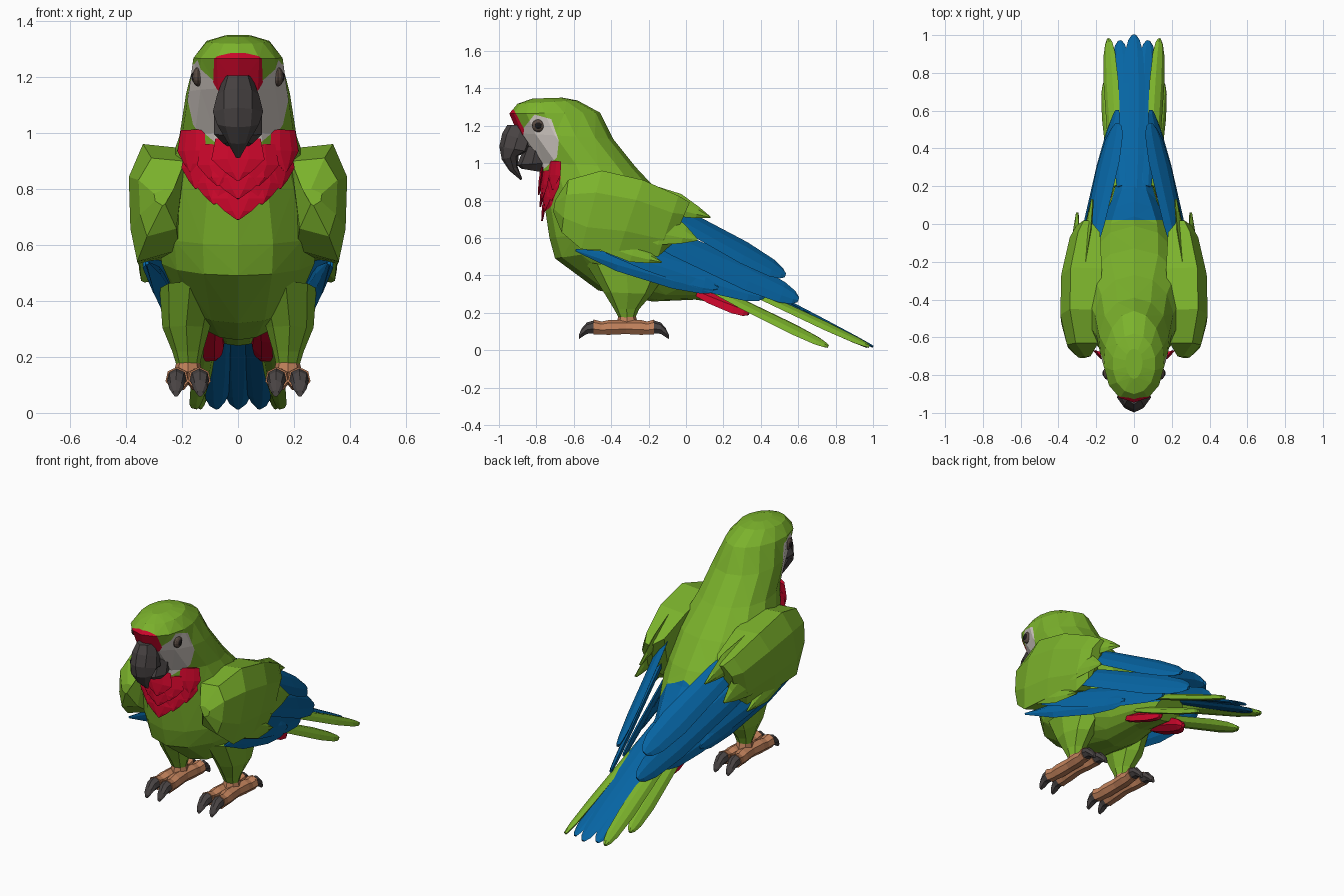
import bpy, bmesh, math
from mathutils import Vector
from mathutils.bvhtree import BVHTree

if "Cube" in bpy.data.objects:
    bpy.data.objects.remove(bpy.data.objects["Cube"])


def material(name, rgb):
    m = bpy.data.materials.new(name)
    m.diffuse_color = (*rgb, 1)
    m.use_nodes = True
    m.node_tree.nodes["Principled BSDF"].inputs["Base Color"].default_value = m.diffuse_color
    return m


GREEN = material("leaf green", (0.20, 0.45, 0.025))
BLUE = material("feather blue", (0.002, 0.13, 0.37))
RED = material("crimson", (0.60, 0.002, 0.024))
WHITE = material("face grey white", (0.62, 0.57, 0.53))
DARK = material("beak charcoal", (0.065, 0.056, 0.056))
SKIN = material("foot tan", (0.53, 0.22, 0.105))
EYE = material("eye brown", (0.10, 0.07, 0.055))
PUPIL = material("pupil black", (0.012, 0.01, 0.01))


def finish(name, bm, *mats):
    bmesh.ops.recalc_face_normals(bm, faces=bm.faces[:])
    me = bpy.data.meshes.new(name)
    bm.to_mesh(me)
    bm.free()
    for m in mats:
        me.materials.append(m)
    ob = bpy.data.objects.new(name, me)
    bpy.context.collection.objects.link(ob)
    return ob


def skin_sections(sections):
    """Bridge equal-length closed point loops and cap both ends."""
    bm = bmesh.new()
    loops = [[bm.verts.new(p) for p in s] for s in sections]
    n = len(loops[0])
    for a, b in zip(loops, loops[1:]):
        for i in range(n):
            j = (i + 1) % n
            bm.faces.new((a[i], a[j], b[j], b[i]))
    bm.faces.new(loops[0])
    bm.faces.new(loops[-1])
    return bm


def loft(rings, n=12):
    """Ring = centre x, front y z, back y z, half width, egg taper to the front."""
    out = []
    for cx, fy, fz, by, bz, w, k in rings:
        pts = []
        for i in range(n):
            t = 2 * math.pi * i / n
            c, s = math.cos(t), math.sin(t)
            pts.append((cx + w * s * (1 - k * c),
                        (fy + by) / 2 + (fy - by) / 2 * c,
                        (fz + bz) / 2 + (fz - bz) / 2 * c))
        out.append(pts)
    return skin_sections(out)


BLADE = ((0, .6), (.25, .9), (.7, 1), (.9, .78), (.97, .5), (1, .2))
POINTED = ((0, .85), (.5, 1), (.8, .5), (1, .06))


def feather(name, base, tip, width, normal, mat, thick=0.022, shape=BLADE):
    """Flat blade with a low ridge."""
    base, tip = Vector(base), Vector(tip)
    side = (tip - base).cross(Vector(normal)).normalized()
    up = side.cross(tip - base).normalized()
    secs = []
    for t, f in shape:
        c, h, d = base.lerp(tip, t), side * width / 2 * f, up * thick / 2 * (0.4 + 0.6 * f)
        secs.append([c - h, c - h * .4 + d, c + h * .4 + d, c + h, c + h * .4 - d, c - h * .4 - d])
    return finish(name, skin_sections(secs), mat)


def paint(bm, axes, poly, region, index):
    """Cut a convex outline into the mesh along two axes and colour its inside."""
    a, b = axes
    mid = [sum(p[i] for p in poly) / len(poly) for i in (0, 1)]
    planes = []
    for p, q in zip(poly, poly[1:] + poly[:1]):
        co, no = Vector(), Vector()
        co[a], co[b] = p
        no[a], no[b] = q[1] - p[1], p[0] - q[0]
        if no[a] * (mid[0] - p[0]) + no[b] * (mid[1] - p[1]) > 0:
            no = -no
        planes.append((co, no.normalized()))
        faces = [f for f in bm.faces if region(f)]
        geom = set(faces)
        for f in faces:
            geom.update(f.edges)
            geom.update(f.verts)
        bmesh.ops.bisect_plane(bm, geom=list(geom), dist=1e-5, plane_co=co, plane_no=planes[-1][1])
    bm.normal_update()
    for f in bm.faces:
        c = f.calc_center_median()
        if region(f) and all((c - co).dot(no) < 1e-4 for co, no in planes):
            f.material_index = index


# Head and body in one skin, from crown to rump
bm = loft([(0, -.82, 1.345, -.66, 1.35, .045, .1),
           (0, -.90, 1.318, -.58, 1.335, .115, 0),
           (0, -.945, 1.265, -.46, 1.27, .16, -.1),
           (0, -.90, 1.16, -.39, 1.13, .185, .12),
           (0, -.79, 1.0, -.27, .98, .21, .1),
           (0, -.76, .80, -.13, .83, .27, .1),
           (0, -.73, .60, -.01, .68, .29, 0),
           (0, -.70, .49, .04, .60, .28, 0),
           (0, -.47, .32, .12, .52, .22, 0),
           (0, -.18, .26, .20, .45, .15, 0),
           (0, .05, .27, .28, .40, .11, 0),
           (0, .25, .24, .38, .335, .09, 0)], 14)
bmesh.ops.recalc_face_normals(bm, faces=bm.faces[:])
bmesh.ops.triangulate(bm, faces=bm.faces[:])
tree = BVHTree.FromBMesh(bm)
head = lambda f: f.calc_center_median().y < -.55 and f.calc_center_median().z > .6
rump = lambda f: f.calc_center_median().y > -.3 and f.normal.z > .2
# Face patch, bib, forehead band, blue rump
paint(bm, (1, 2), [(-.89, 1.16), (-.81, 1.26), (-.72, 1.235), (-.68, 1.12), (-.69, 1.03),
                   (-.77, .96), (-.88, 1.02)], head, 1)
paint(bm, (1, 2), [(-.69, 1.06), (-.67, .92), (-.72, .77), (-.79, .71), (-.86, .75), (-.86, .95),
                   (-.80, .955)], head, 2)
paint(bm, (1, 2), [(-1, 1.29), (-.92, 1.285), (-.865, 1.18), (-.88, 1.10), (-1, 1.10)], head, 2)
paint(bm, (0, 1), [(-.3, .02), (.3, .02), (.3, .6), (-.3, .6)], rump, 3)
finish("body", bm, GREEN, WHITE, RED, BLUE)

# Hooked upper beak and lower beak
finish("upper_beak", loft([(0, -.955, 1.205, -.80, 1.20, .05, .0),
                           (0, -.982, 1.16, -.82, 1.11, .075, .1),
                           (0, -.998, 1.09, -.84, 1.06, .09, .3),
                           (0, -.985, 1.02, -.895, 1.04, .075, .2),
                           (0, -.945, .96, -.90, .98, .04, .1),
                           (0, -.885, .91, -.875, .915, .008, 0)], 8), DARK)
finish("lower_beak", loft([(0, -.86, 1.09, -.74, 1.09, .085, .1),
                           (0, -.905, .99, -.74, 1.0, .085, .2),
                           (0, -.88, .97, -.76, .95, .05, .1)], 8), DARK)

# Bib feathers, lower rows first
bib = [(0, .69), (.085, .745), (.15, .80), (0, .765), (.07, .81), (.17, .86), (0, .83)]
for i, (x, z) in enumerate(bib):
    for s in ((1, -1) if x else (1,)):
        out = .003 * i
        bx = x * .95
        feather("bib_feather", (s * bx, -.75 + 2.6 * bx * bx - out, z + .15),
                (s * x, -.77 + 2.5 * x * x - out, z), .19 - .4 * x, (s * x * 4, -1, 0), RED, .02, POINTED)

for s in (1, -1):
    # Eye: ball with a dark pupil, set on the face surface
    hit = tree.ray_cast(Vector((s, -.79, 1.2)), Vector((-s, 0, 0)))[0]
    for name, r, off, mat in (("eye", .034, 0, EYE), ("pupil", .02, .012, PUPIL)):
        bm = bmesh.new()
        bmesh.ops.create_uvsphere(bm, u_segments=12, v_segments=8, radius=r)
        bmesh.ops.scale(bm, vec=(.6, 1, 1), verts=bm.verts)
        bmesh.ops.translate(bm, vec=hit + Vector((s * off, 0, 0)), verts=bm.verts)
        finish(name, bm, mat)

    # Folded wing: green covert shell thinning to the rear
    secs = []
    for yt, zt, yb, zb, xo, xi in ((-.70, .80, -.71, .74, .30, .23), (-.63, .91, -.665, .63, .355, .19),
                                   (-.45, .96, -.56, .54, .39, .18), (-.23, .91, -.36, .53, .385, .17),
                                   (-.04, .825, -.15, .50, .34, .18), (.02, .79, -.08, .56, .305, .23)):
        prof = ((xi, .04), (xo * .87, 0), (xo, .28), (xo * .985, .72), (xo - .03, 1), (xi + .03, .9))
        secs.append([(s * x, yt + (yb - yt) * v, zt + (zb - zt) * v) for x, v in prof])
    finish("wing_coverts", skin_sections(secs), GREEN)
    out = (s, .35, .15)
    # Pointed green covert tips
    for b, t, w in (((.27, -.22, .84), (.22, .13, .71), .13), ((.325, -.30, .72), (.30, .06, .59), .20),
                    ((.34, -.44, .575), (.325, -.13, .47), .11)):
        feather("covert_tip", (s * b[0], b[1], b[2]), (s * t[0], t[1], t[2]), w, out, GREEN, .03, POINTED)
    # Blue flight feathers
    for b, t, w, n in (((.25, -.20, .80), (.09, .53, .40), .17, (s, .5, .9)),
                       ((.30, -.28, .67), (.09, .60, .27), .17, (s, .4, .5)),
                       ((.32, -.42, .56), (.13, .42, .29), .16, (s, .35, .4)),
                       ((.325, -.59, .535), (.21, .17, .33), .13, (s, .3, .1))):
        feather("flight_feather", (s * b[0], b[1], b[2]), (s * t[0], t[1], t[2]), w, n, BLUE, .03,
                BLADE if b[1] > -.5 else ((0, .1), (.3, .8)) + BLADE[2:])

    # Tail sides, undertail
    up = (s * .25, .46, .88)
    feather("tail_blue_side", (s * .06, .20, .42), (s * .075, .97, .018), .11, up, BLUE)
    feather("tail_green_edge", (s * .09, .20, .385), (s * .135, .98, .02), .09, (s * .55, .46, .8), GREEN, .03)
    feather("tail_green_lower", (s * .09, .14, .325), (s * .15, .76, .02), .095, (s * .7, .46, .8), GREEN, .03)
    feather("undertail_red", (s * .085, .06, .31), (s * .085, .34, .20), .11, (s * .9, .3, .9), RED, .05)

    # Thigh and ankle
    finish("thigh", loft([(s * .17, -.54, .47, -.10, .42, .11, 0), (s * .185, -.44, .31, -.18, .30, .085, 0),
                          (s * .18, -.385, .22, -.25, .22, .055, 0), (s * .178, -.355, .165, -.275, .165, .04, 0)], 8), GREEN)
    finish("ankle", loft([(s * .178, -.36, .19, -.27, .19, .04, 0), (s * .178, -.38, .11, -.25, .11, .06, 0)], 8), SKIN)
    # Two toes forward, two back, each with a hooked claw
    for d, y0 in ((-1, -.32), (1, -.32)):
        reach = .175 if d < 0 else .15
        for dx in (-1, 1):
            def tube(points):
                return loft([(s * (.178 + dx * x), y0 + d * y, z + r, y0 + d * y, z - r, r, 0)
                             for x, y, z, r in points], 7)
            finish("toe", tube(((.028, -.03, .122, .038), (.033, reach * .5, .12, .042),
                                (.037, reach * .75, .116, .037), (.04, reach, .122, .042))), SKIN)
            finish("claw", tube(((.04, reach - .01, .124, .037), (.042, reach + .035, .116, .032),
                                 (.043, reach + .062, .092, .025), (.043, reach + .078, .07, .012))), DARK)

# Centre tail feather
feather("tail_blue_centre", (0, .15, .465), (0, 1.0, .018), .12, (0, .46, .88), BLUE)
